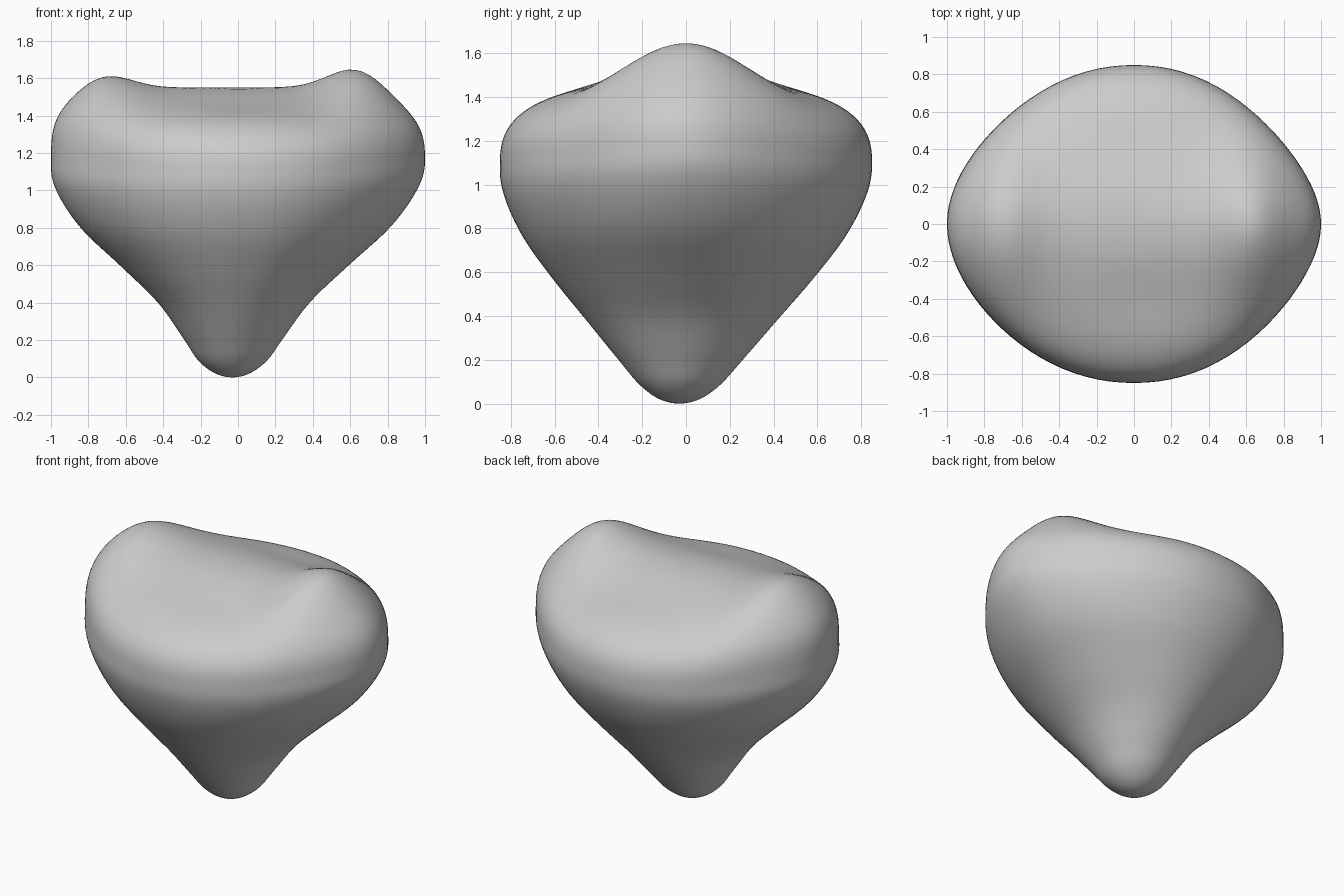
import bpy
import bmesh
from math import sin, cos, pi, exp

if "Cube" in bpy.data.objects:
    bpy.data.objects.remove(bpy.data.objects["Cube"])

SIDES = 96

# Lower body profile: height fraction, half width in x, half width in y
ROWS = [(0, 0, 0), (.02, .095, .095), (.08, .185, .185), (.18, .265, .28),
        (.35, .405, .435), (.52, .605, .59), (.70, .825, .735),
        (.87, .960, .825), (1, 1, .85)]
PADDED = [(.02, -.095, -.095)] + ROWS + [(1.13, .960, .825)]


def spline(t):
    """Smooth interpolation through the profile rows."""
    i = min(int(t), len(ROWS) - 2)
    f = t - i
    return [0.5 * (2 * b + (c - a) * f + (2 * a - 5 * b + 4 * c - d) * f ** 2
                   + (3 * b - a - 3 * c + d) * f ** 3)
            for a, b, c, d in zip(*PADDED[i:i + 4])]


def section(angle, k, wx, wy):
    """Point on an oval cross-section, more pointed at its x ends higher up."""
    c, s = cos(angle), sin(angle)
    pinch = 1 - (0.22 + 0.04 * c + 0.03 * s) * k * k * abs(c) ** 2.5
    return wx * c - 0.03 * (1 - k), wy * s * pinch - 0.03 * (1 - k)


def equator(angle):
    return 1.085 + 0.055 * cos(angle) ** 2 + 0.01 * cos(angle)


def top_height(x, y):
    """Saddle between the two raised lobes, with shallow front/back dents."""
    left = 0.10 * exp(-((x + .73) / .21) ** 2 - (y / .55) ** 2)
    right = 0.145 * exp(-((x - .65) / .22) ** 2 - (y / .42) ** 2)
    fall = 0.09 * (1 - exp(-(y / .42) ** 2))
    dent = 0.015 * exp(-((x - .1) / .35) ** 2 - ((abs(y) - .42) / .2) ** 2)
    return 1.55 + left + right - fall - dent


bm = bmesh.new()
angles = [2 * pi * i / SIDES for i in range(SIDES)]
rings = []

# Tapered lower body
STEPS = 5
for n in range(1, (len(ROWS) - 1) * STEPS + 1):
    k, wx, wy = spline(n / STEPS)
    rings.append([bm.verts.new((*section(a, k, wx, wy), k * equator(a)))
                  for a in angles])

# Lobed top, with a fuller shoulder on the left
TOP = 30
for n in range(1, TOP):
    p = pi / 2 * n / TOP
    s = cos(p) ** (2 / 3)
    ring = []
    for a in angles:
        x, y = section(a, 1, s, .85 * s)
        z = equator(a)
        full = 2.75 + 0.25 * cos(a) ** 2 + 0.8 * max(0, -cos(a)) ** 2
        g = (1 - s ** full) ** (1 / full)
        ring.append(bm.verts.new((x, y, z + (top_height(x, y) - z) * g)))
    rings.append(ring)

# Skin the rings and close both ends
tip = bm.verts.new((-.03, -.03, 0))
crown = bm.verts.new((0, 0, top_height(0, 0)))
for i in range(SIDES):
    j = (i + 1) % SIDES
    bm.faces.new((tip, rings[0][j], rings[0][i]))
    bm.faces.new((crown, rings[-1][i], rings[-1][j]))
    for lo, hi in zip(rings, rings[1:]):
        bm.faces.new((lo[i], lo[j], hi[j], hi[i]))

bmesh.ops.recalc_face_normals(bm, faces=bm.faces)
mesh = bpy.data.meshes.new("lobed_body")
bm.to_mesh(mesh)
bm.free()
mesh.shade_smooth()
body = bpy.data.objects.new("lobed_body", mesh)
bpy.context.collection.objects.link(body)
